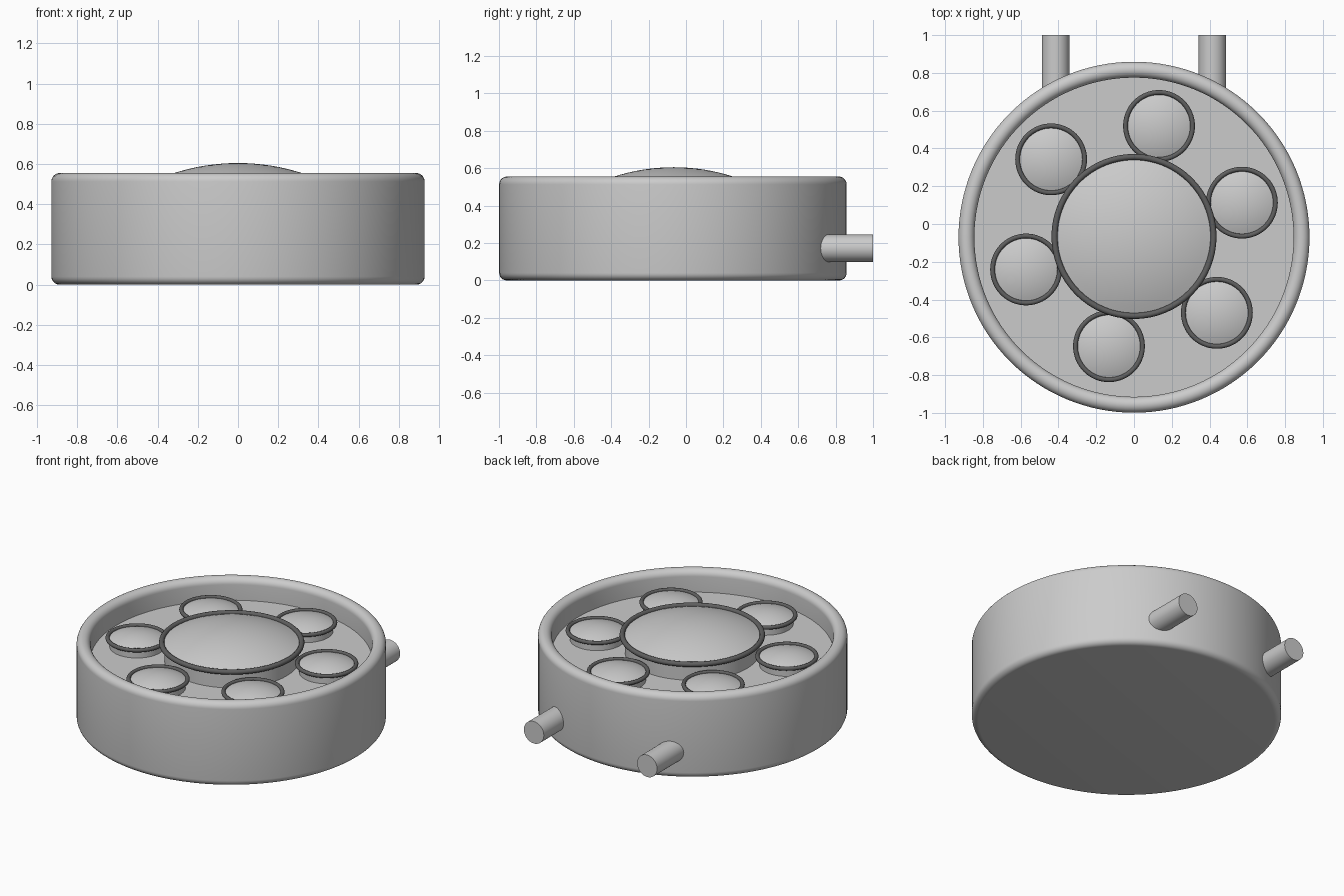
import bpy, bmesh, math
from mathutils import Matrix

if "Cube" in bpy.data.objects:
    bpy.data.objects.remove(bpy.data.objects["Cube"])

CY = -0.07  # body centre in y


def material(name, v):
    m = bpy.data.materials.new(name)
    m.diffuse_color = (v, v, v, 1)
    m.use_nodes = True
    m.node_tree.nodes["Principled BSDF"].inputs["Base Color"].default_value = m.diffuse_color
    return m


LIGHT = material("light_grey", 0.6)
DARK = material("dark_grey", 0.115)


def lathe(name, profile, mat, loc=(0, 0, 0), steps=96, closed=False):
    """Revolve an (r, z) profile about the z axis."""
    bm = bmesh.new()
    vs = [bm.verts.new((r, 0, z)) for r, z in profile]
    es = [bm.edges.new(p) for p in zip(vs, vs[1:])]
    if closed:
        es.append(bm.edges.new((vs[-1], vs[0])))
    bmesh.ops.spin(bm, geom=vs + es, cent=(0, 0, 0), axis=(0, 0, 1),
                   angle=2 * math.pi, steps=steps, use_merge=False)
    bmesh.ops.remove_doubles(bm, verts=bm.verts, dist=1e-5)
    bmesh.ops.recalc_face_normals(bm, faces=bm.faces)
    me = bpy.data.meshes.new(name)
    bm.to_mesh(me)
    bm.free()
    ob = bpy.data.objects.new(name, me)
    ob.location = loc
    me.materials.append(mat)
    bpy.context.collection.objects.link(ob)
    bpy.ops.object.select_all(action='DESELECT')
    ob.select_set(True)
    bpy.context.view_layer.objects.active = ob
    bpy.ops.object.shade_smooth_by_angle(angle=math.radians(35))
    return ob


def arc(cr, cz, rad, a0, a1, n):
    return [(cr + rad * math.cos(math.radians(a0 + (a1 - a0) * i / n)),
             cz + rad * math.sin(math.radians(a0 + (a1 - a0) * i / n)))
            for i in range(n + 1)]


def capped_button(name, x, y, floor, edge_z, r, sag, tube):
    """Domed plug with a dark ring around its edge."""
    R = (r * r + sag * sag) / (2 * sag)
    a = math.degrees(math.asin(r / R))
    dome = arc(0, edge_z + sag - R, R, 90 - a, 90, 10)
    dome[-1] = (0, edge_z + sag)
    lathe(name, [(0, floor), (r, floor)] + dome, LIGHT, (x, y, 0), 64)
    lathe(name + "_ring", arc(r + tube, edge_z, tube, 0, 330, 11), DARK,
          (x, y, 0), 64, closed=True)


# Round housing with a rounded rim and recessed floor
FLOOR = 0.41
body = ([(0, 0)] + arc(0.889, 0.04, 0.04, -90, 0, 6)
        + arc(0.887, 0.513, 0.042, 0, 180, 14) + [(0.845, FLOOR), (0, FLOOR)])
lathe("housing", body, LIGHT, (0, CY, 0), 128)

# Large centre dome and six small ones around it
capped_button("centre_dome", 0, CY + 0.004, FLOOR - 0.01, 0.523, 0.405, 0.082, 0.016)
for i in range(6):
    t = math.radians(17.2 + 60 * i)
    capped_button(f"small_dome_{i + 1}", 0.598 * math.cos(t), CY + 0.006 + 0.598 * math.sin(t),
                  FLOOR - 0.01, 0.467, 0.165, 0.033, 0.0125)

# Two straight pipes leaving the back
for side, x in (("left", -0.415), ("right", 0.415)):
    pipe = lathe("pipe_" + side, [(0, 0), (0.073, 0), (0.073, 0.4), (0, 0.4)],
                 LIGHT, steps=48)
    pipe.matrix_world = Matrix.Translation((x, 0.6, 0.172)) @ Matrix.Rotation(-math.pi / 2, 4, 'X')
